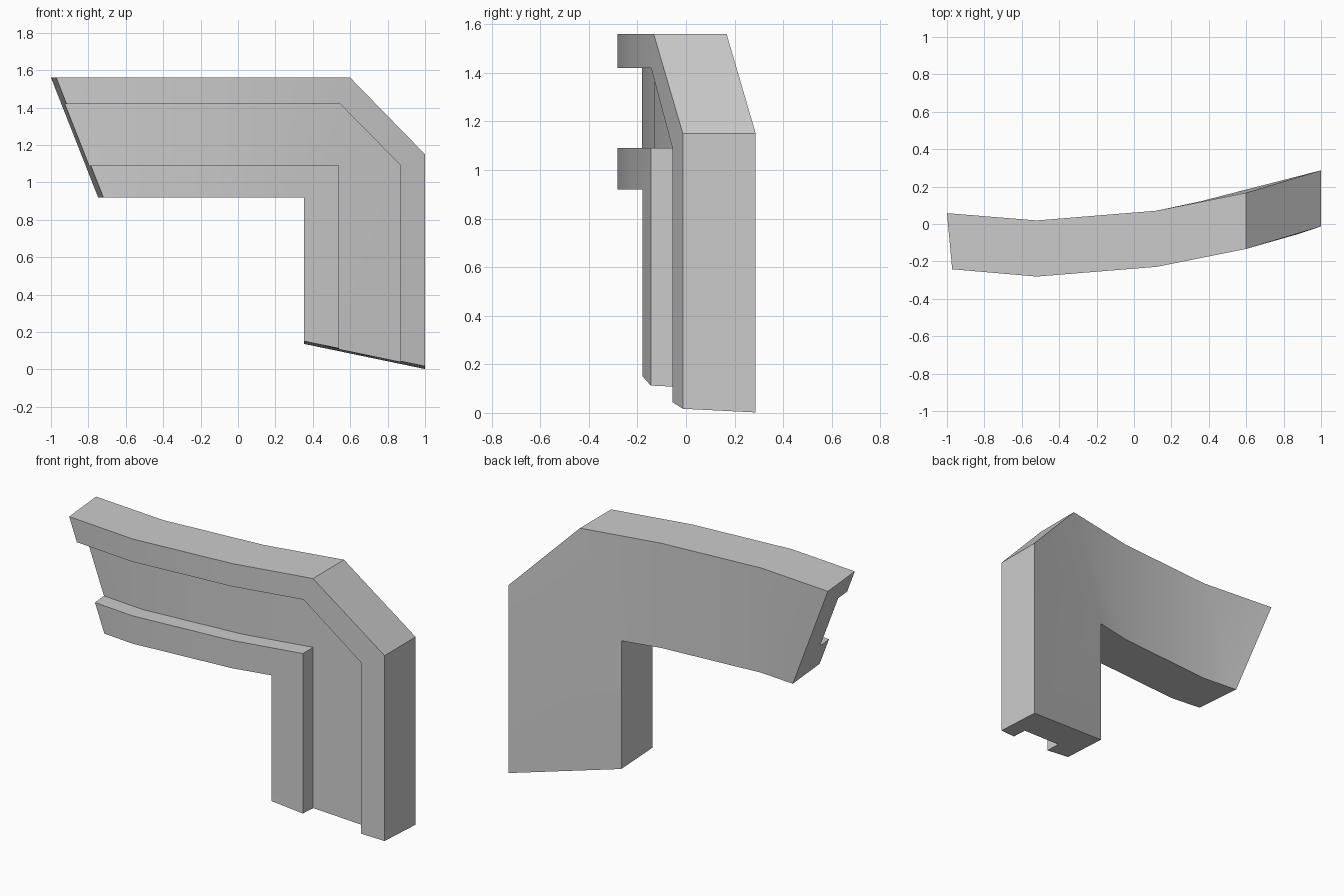
import bpy, bmesh, math

if "Cube" in bpy.data.objects:
    bpy.data.objects.remove(bpy.data.objects["Cube"])

# Bow of the back surface: y as a piecewise-linear function of x
BOW = [(-1, .058), (-.52, .019), (.12, .071), (.35, .12), (.54, .155),
       (.6, .167), (.87, .244), (1, .287)]
THICK, RECESS = .30, .10


def bow(x):
    for (x0, y0), (x1, y1) in zip(BOW, BOW[1:]):
        if x <= x1:
            return y0 + (y1 - y0) * (x - x0) / (x1 - x0)
    return BOW[-1][1]


def lane(left, top, corner_x, side_x, side_z):
    """Stations (x, z) of one line following the bent frame from left end to foot."""
    foot = .135 * (1 - side_x) / .65 + .002
    return [(left, top), (-.52, top), (.12, top), (corner_x, top),
            (side_x, side_z), (side_x, foot)]


outer = lane(-1, 1.56, .6, 1, 1.15)
outer_rim = lane(-.945, 1.42, .545, .87, 1.09)
inner_rim = lane(-.815, 1.09, .54, .54, 1.09)
inner = lane(-.748, .92, .353, .353, .92)

# Cross-section: (lane, depth in front of the back surface)
FLOOR = THICK - RECESS
section = [(outer, 0), (outer, THICK), (outer_rim, THICK), (outer_rim, FLOOR),
           (inner_rim, FLOOR), (inner_rim, THICK), (inner, THICK), (inner, 0)]

# Loft the section along the stations
bm = bmesh.new()
rings = []
for i in range(6):
    ring = []
    for path, depth in section:
        x, z = path[i]
        y = bow(x) - depth
        if i == 0:            # left end cut square to the bow
            x += .028 * depth / THICK
        if i == 5:            # foot cut slightly tilted
            z += .015 * depth / THICK
        ring.append(bm.verts.new((x, y, z)))
    rings.append(ring)
n = len(section)
for a, b in zip(rings, rings[1:]):
    for j in range(n):
        k = (j + 1) % n
        bm.faces.new((a[j], a[k], b[k], b[j]))
bm.faces.new(rings[0])
bm.faces.new(rings[-1][::-1])
bmesh.ops.remove_doubles(bm, verts=bm.verts, dist=1e-4)
bmesh.ops.recalc_face_normals(bm, faces=bm.faces)

mesh = bpy.data.meshes.new("corner_frame")
bm.to_mesh(mesh)
bm.free()
frame = bpy.data.objects.new("corner_frame", mesh)
bpy.context.collection.objects.link(frame)
bpy.context.view_layer.objects.active = frame
frame.select_set(True)
bpy.ops.object.shade_smooth_by_angle(angle=math.radians(30))
